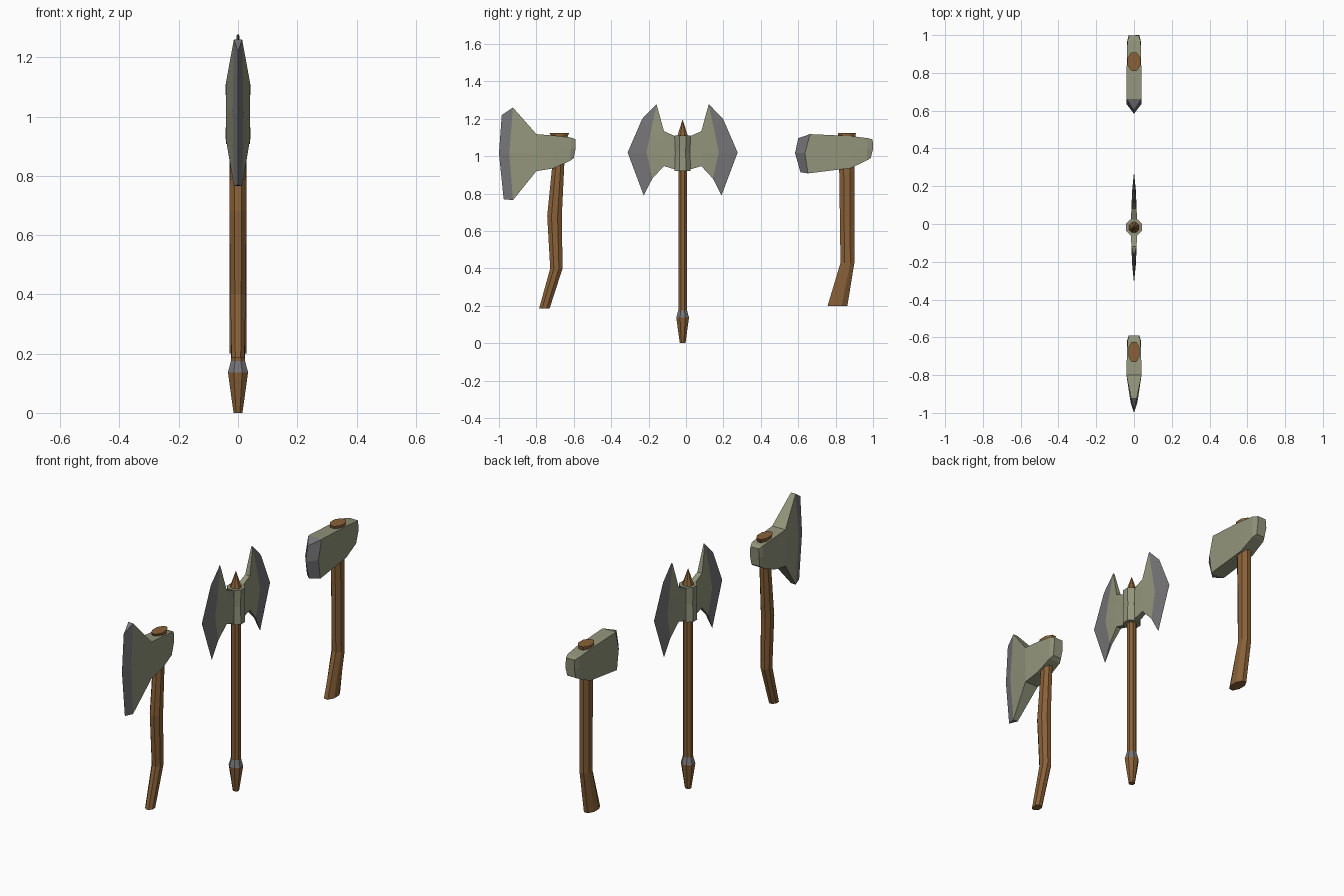
import bpy
import bmesh
import math

default_cube = bpy.data.objects.get("Cube")
if default_cube:
    bpy.data.objects.remove(default_cube, do_unlink=True)


def make_material(name, red, green, blue):
    material = bpy.data.materials.new(name)
    material.use_nodes = True
    colour = (red, green, blue, 1)
    material.diffuse_color = colour
    material.node_tree.nodes["Principled BSDF"].inputs["Base Color"].default_value = colour
    return material


stone = make_material("olive_grey_metal", 0.29, 0.3, 0.2)
steel = make_material("dark_steel", 0.18, 0.18, 0.19)
wood = make_material("brown_wood", 0.25, 0.12, 0.04)


def loft(name, rings, materials, end_bands=0):
    """Skin closed rings; the last end_bands bands take the second material."""
    mesh = bpy.data.meshes.new(name)
    bm = bmesh.new()
    loops = [[bm.verts.new(point) for point in ring] for ring in rings]
    count = len(loops[0])
    for band, (lower, upper) in enumerate(zip(loops, loops[1:])):
        for i in range(count):
            j = (i + 1) % count
            face = bm.faces.new((lower[i], lower[j], upper[j], upper[i]))
            if band >= len(loops) - 1 - end_bands:
                face.material_index = 1
    bm.faces.new(loops[0])
    bm.faces.new(loops[-1]).material_index = 1 if end_bands else 0
    bmesh.ops.remove_doubles(bm, verts=bm.verts, dist=0.0005)
    bmesh.ops.recalc_face_normals(bm, faces=bm.faces)
    bm.to_mesh(mesh)
    bm.free()
    for material in materials:
        mesh.materials.append(material)
    thing = bpy.data.objects.new(name, mesh)
    bpy.context.collection.objects.link(thing)
    return thing


def shaft(name, sections, material, sides=8):
    """Stack of faceted ovals, each given as y centre, z, y reach, x reach."""
    rings = []
    scale = 1 / math.cos(math.pi / sides)
    for y, z, reach_y, reach_x in sections:
        angles = [math.tau * (i + 0.5) / sides for i in range(sides)]
        rings.append([(reach_x * scale * math.cos(a), y + reach_y * scale * math.sin(a), z)
                      for a in angles])
    return loft(name, rings, [material])


def axe_head(name, sections, origin=0, direction=1):
    """Sections run poll to edge; points are y, z, half thickness, top to bottom."""
    rings = []
    for section in sections:
        side = [(t, origin + direction * y, z) for y, z, t in section]
        rings.append(side + [(-x, y, z) for x, y, z in reversed(side)])
    return loft(name, rings, [stone, steel], end_bands=1)


# Broad axe: flared blade, poll at the rear
axe_head("broad_axe_head", [
    [(-0.59, 1.09, 0.025), (-0.59, 1.04, 0.028), (-0.6, 0.99, 0.025)],
    [(-0.615, 1.1, 0.034), (-0.615, 1.04, 0.036), (-0.62, 0.975, 0.034)],
    [(-0.7, 1.11, 0.038), (-0.7, 1.03, 0.038), (-0.71, 0.935, 0.038)],
    [(-0.8, 1.118, 0.04), (-0.8, 1.02, 0.04), (-0.8, 0.92, 0.04)],
    [(-0.925, 1.26, 0.014), (-0.945, 1.016, 0.018), (-0.925, 0.765, 0.014)],
    [(-0.985, 1.22, 0), (-1, 1.016, 0), (-0.975, 0.77, 0)],
])
shaft("broad_axe_handle", [
    (-0.757, 0.187, 0.028, 0.022),
    (-0.693, 0.4, 0.033, 0.026),
    (-0.703, 0.68, 0.039, 0.029),
    (-0.683, 0.95, 0.032, 0.026),
    (-0.675, 1.1, 0.033, 0.024),
], wood)
shaft("broad_axe_handle_cap", [
    (-0.675, 1.09, 0.036, 0.024),
    (-0.677, 1.125, 0.053, 0.03),
], wood)

# Splitting axe: thick wedge with a blunt edge
axe_head("splitting_axe_head", [
    [(0.998, 1.09, 0.025), (1, 1.04, 0.028), (0.988, 0.99, 0.025)],
    [(0.968, 1.097, 0.035), (0.968, 1.04, 0.036), (0.968, 0.978, 0.035)],
    [(0.88, 1.108, 0.038), (0.88, 1.03, 0.038), (0.88, 0.936, 0.038)],
    [(0.663, 1.118, 0.04), (0.636, 1.016, 0.04), (0.652, 0.908, 0.04)],
    [(0.6, 1.096, 0), (0.583, 1.016, 0), (0.612, 0.914, 0)],
])
shaft("splitting_axe_handle", [
    (0.81, 0.2, 0.053, 0.028),
    (0.863, 0.43, 0.037, 0.029),
    (0.86, 0.94, 0.041, 0.029),
    (0.86, 1.1, 0.04, 0.028),
], wood)
shaft("splitting_axe_handle_cap", [
    (0.86, 1.09, 0.042, 0.028),
    (0.86, 1.125, 0.049, 0.034),
], wood)

# Double axe: turned shaft, socket and two mirrored blades
CENTRE = -0.018


def turned(name, profile, material):
    return shaft(name, [(CENTRE, z, r, r) for z, r in profile], material)


turned("double_axe_pommel", [(0, 0.015), (0.137, 0.034)], wood)
turned("double_axe_pommel_ring", [(0.137, 0.034), (0.175, 0.024)], steel)
turned("double_axe_shaft", [(0.17, 0.023), (1.115, 0.023)], wood)
turned("double_axe_socket", [(0.922, 0.043), (1.02, 0.039), (1.11, 0.043)], stone)
turned("double_axe_spike", [(1.108, 0.028), (1.197, 0.0002)], wood)

blade = [
    [(0.025, 1.1, 0.016), (0.025, 1.06, 0.016), (0.025, 1.02, 0.016), (0.025, 0.925, 0.016)],
    [(0.1, 1.134, 0.014), (0.1, 1.08, 0.014), (0.1, 1.02, 0.014), (0.1, 0.947, 0.014)],
    [(0.139, 1.276, 0.004), (0.173, 1.12, 0.009), (0.193, 1.02, 0.01), (0.162, 0.88, 0.007)],
    [(0.14, 1.278, 0), (0.216, 1.2, 0), (0.294, 1.02, 0), (0.208, 0.79, 0)],
]
axe_head("double_axe_back_blade", blade, CENTRE, 1)
axe_head("double_axe_front_blade", blade, CENTRE, -1)
